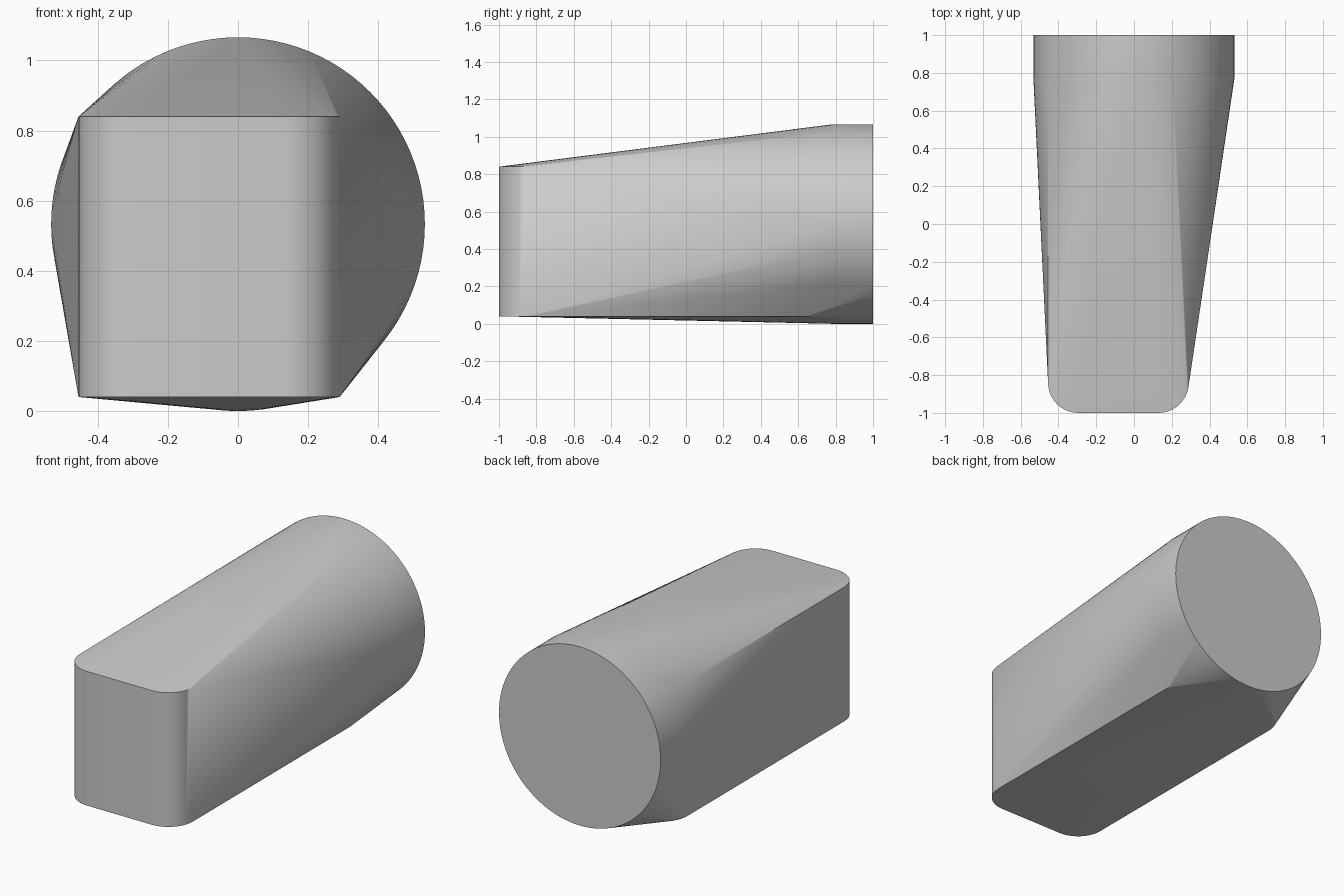
import bpy
import bmesh
import math
from mathutils import Matrix, Vector

cube = bpy.data.objects.get("Cube")
if cube:
    bpy.data.objects.remove(cube, do_unlink=True)

# Plain grey material
grey = bpy.data.materials.new("plain_grey")
grey.use_nodes = True
colour = (0.6, 0.6, 0.6, 1.0)
grey.diffuse_color = colour
grey.node_tree.nodes["Principled BSDF"].inputs["Base Color"].default_value = colour

# Main sizes
RADIUS, DISC_FRONT, DISC_BACK, SIDES = 0.533, 0.78, 1.0, 96
BOX_MIN = Vector((-0.455, -1.0, 0.04))
BOX_MAX = Vector((0.29, 0.80, 0.84))
CORNER, CORNER_STEPS = 0.16, 10


def round_end(bm):
    """Short cylinder lying along y at the back."""
    move = Matrix.Translation((0, (DISC_FRONT + DISC_BACK) / 2, RADIUS))
    turn = Matrix.Rotation(math.pi / 2, 4, 'X')
    bmesh.ops.create_cone(bm, cap_ends=True, segments=SIDES, radius1=RADIUS,
                          radius2=RADIUS, depth=DISC_BACK - DISC_FRONT,
                          matrix=move @ turn)


def rounded_box(bm):
    """Block with rounded upright corners."""
    size = BOX_MAX - BOX_MIN
    place = Matrix.Translation((BOX_MIN + BOX_MAX) / 2) @ Matrix.Diagonal((*size, 1))
    verts = bmesh.ops.create_cube(bm, size=1, matrix=place)["verts"]
    edges = {e for v in verts for e in v.link_edges}
    upright = [e for e in edges
               if abs(e.verts[0].co.z - e.verts[1].co.z) > size.z / 2]
    bmesh.ops.bevel(bm, geom=upright, offset=CORNER, segments=CORNER_STEPS,
                    profile=0.5, affect='EDGES')


# Wrap both shapes in one taut skin
bm = bmesh.new()
round_end(bm)
rounded_box(bm)
bmesh.ops.delete(bm, geom=bm.edges[:], context='EDGES_FACES')
bmesh.ops.convex_hull(bm, input=bm.verts[:])
bmesh.ops.delete(bm, geom=[v for v in bm.verts if not v.link_faces], context='VERTS')

# Merge flat areas such as the end disc and front panel
bmesh.ops.dissolve_limit(bm, angle_limit=math.radians(0.1),
                         verts=bm.verts[:], edges=bm.edges[:])
bmesh.ops.recalc_face_normals(bm, faces=bm.faces[:])

mesh = bpy.data.meshes.new("tapered_body")
bm.to_mesh(mesh)
bm.free()
mesh.materials.append(grey)
body = bpy.data.objects.new("tapered_body", mesh)
bpy.context.collection.objects.link(body)

# Smooth curved skin, crisp rims
bpy.ops.object.select_all(action='DESELECT')
body.select_set(True)
bpy.context.view_layer.objects.active = body
bpy.ops.object.shade_smooth_by_angle(angle=math.radians(20))
